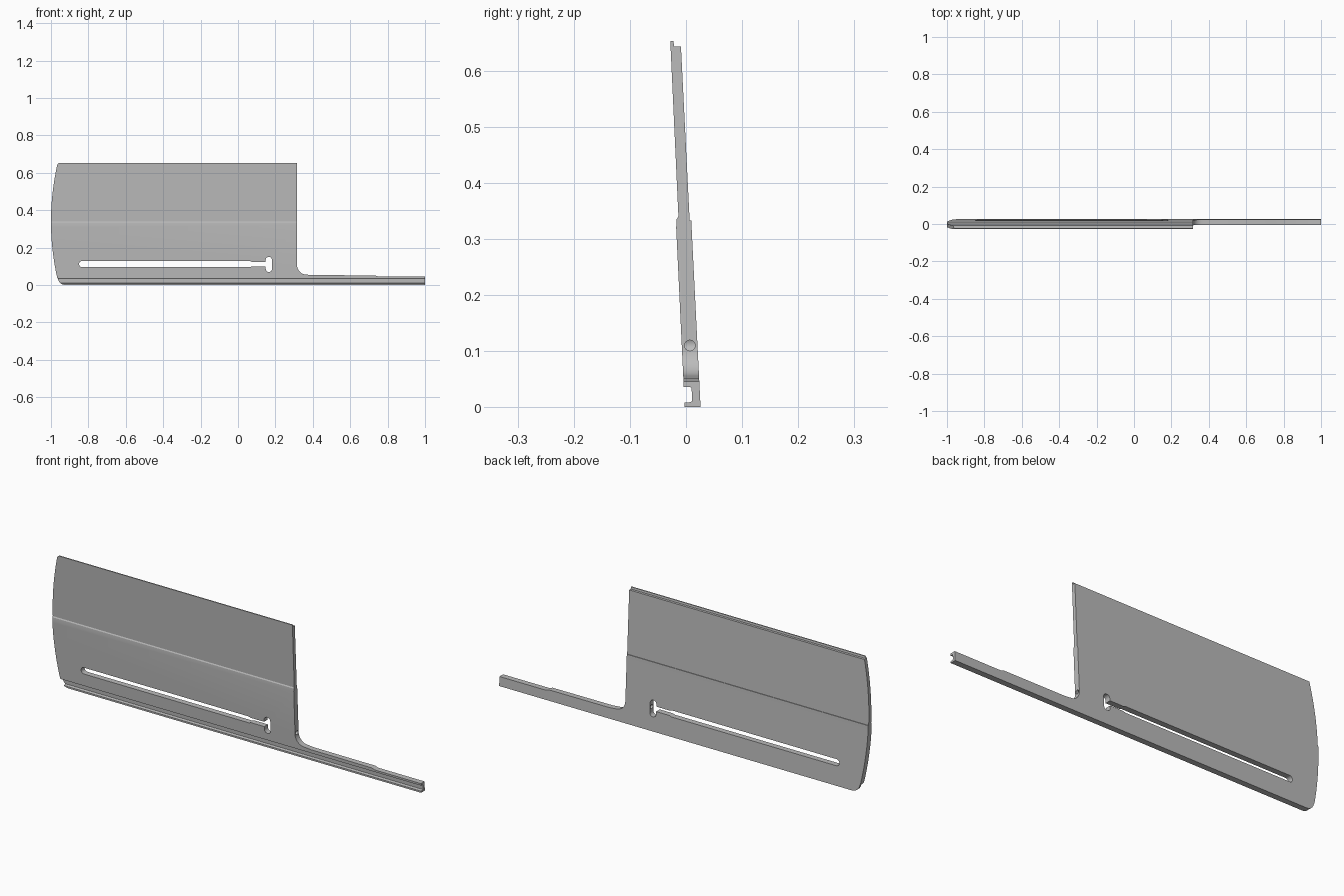
import bpy, bmesh, math
from mathutils import Vector

cube = bpy.data.objects.get("Cube")
if cube:
    bpy.data.objects.remove(cube)

grey = bpy.data.materials.new("plain_grey")
grey.use_nodes = True
GREY = (0.5, 0.5, 0.5, 1)
grey.diffuse_color = GREY
grey.node_tree.nodes["Principled BSDF"].inputs["Base Color"].default_value = GREY


def prism(name, points, axis, start, end):
    """Extrude a closed outline along x (points are y, z) or y (points are x, z)."""
    bm = bmesh.new()
    place = (lambda p: (start, *p)) if axis == "x" else (lambda p: (p[0], start, p[1]))
    face = bm.faces.new([bm.verts.new(place(p)) for p in points])
    out = bmesh.ops.extrude_face_region(bm, geom=[face])
    shift = Vector((end - start, 0, 0)) if axis == "x" else Vector((0, end - start, 0))
    moved = [v for v in out["geom"] if isinstance(v, bmesh.types.BMVert)]
    bmesh.ops.translate(bm, verts=moved, vec=shift)
    bmesh.ops.recalc_face_normals(bm, faces=bm.faces)
    mesh = bpy.data.meshes.new(name)
    bm.to_mesh(mesh)
    bm.free()
    mesh.materials.append(grey)
    obj = bpy.data.objects.new(name, mesh)
    bpy.context.collection.objects.link(obj)
    return obj


def arc(cx, cz, r, a0, a1, n=10):
    angles = [math.radians(a0 + (a1 - a0) * i / n) for i in range(n + 1)]
    return [(cx + r * math.cos(a), cz + r * math.sin(a)) for a in angles]


def combine(target, tool, operation):
    mod = target.modifiers.new(operation.title(), "BOOLEAN")
    mod.object, mod.operation, mod.solver = tool, operation, "EXACT"
    bpy.context.view_layer.objects.active = target
    bpy.ops.object.modifier_apply(modifier=mod.name)
    bpy.data.objects.remove(tool)


# Leaning section: grooved foot, thick lower panel, thinner upper panel, top lip
section = [(-0.003, 0), (0.026, 0), (0.0105, 0.31), (0.0095, 0.333), (0.0065, 0.333),
           (-0.009, 0.643), (-0.021, 0.643), (-0.0225, 0.653), (-0.028, 0.653),
           (-0.0135, 0.34), (-0.0165, 0.335), (-0.0175, 0.32), (-0.004, 0.036),
           (0.008, 0.036), (0.01, 0.033), (0.011, 0.011), (0.008, 0.009), (-0.003, 0.008)]
panel = prism("slotted_panel", section, "x", -1.1, 1.1)

# Front outline: bowed end, square end, filleted neck and long narrow arm
sag, low, high = 0.033, 0.04, 0.64
bow = [(-0.967 - sag * (1 - t * t), (low + high) / 2 + t * (high - low) / 2)
       for t in [i / 10 for i in range(-10, 11)]]
outline = ([(1, -0.1), (1, 0.046), (0.75, 0.046), (0.73, 0.052), (0.40, 0.053)]
           + arc(0.366, 0.106, 0.05, 270, 180) + [(0.316, 0.7), (-0.955, 0.7)]
           + arc(-0.952, 0.638, 0.015, 90, 175, 5) + bow[::-1]
           + arc(-0.922, 0.042, 0.042, 190, 270, 8) + [(-0.922, -0.1)])
combine(panel, prism("outline_cutter", outline, "y", -0.2, 0.2), "INTERSECT")

# Long slot, its narrow neck and the upright end opening
slot = (arc(-0.834, 0.112, 0.016, 90, 270)
        + [(0.065, 0.096), (0.075, 0.1), (0.148, 0.1)]
        + arc(0.165, 0.087, 0.017, 180, 360)
        + arc(0.165, 0.134, 0.017, 0, 180)
        + [(0.148, 0.124), (0.075, 0.124), (0.065, 0.128)])
combine(panel, prism("slot_cutter", slot, "y", -0.2, 0.2), "DIFFERENCE")

# Round bore from the square end into the slot
bore = arc(0.007, 0.11, 0.0095, 0, 345, 23)
combine(panel, prism("bore_cutter", bore, "x", 0.17, 0.4), "DIFFERENCE")

bpy.ops.object.select_all(action="DESELECT")
panel.select_set(True)
bpy.context.view_layer.objects.active = panel
bpy.ops.object.shade_smooth_by_angle(angle=math.radians(20))
